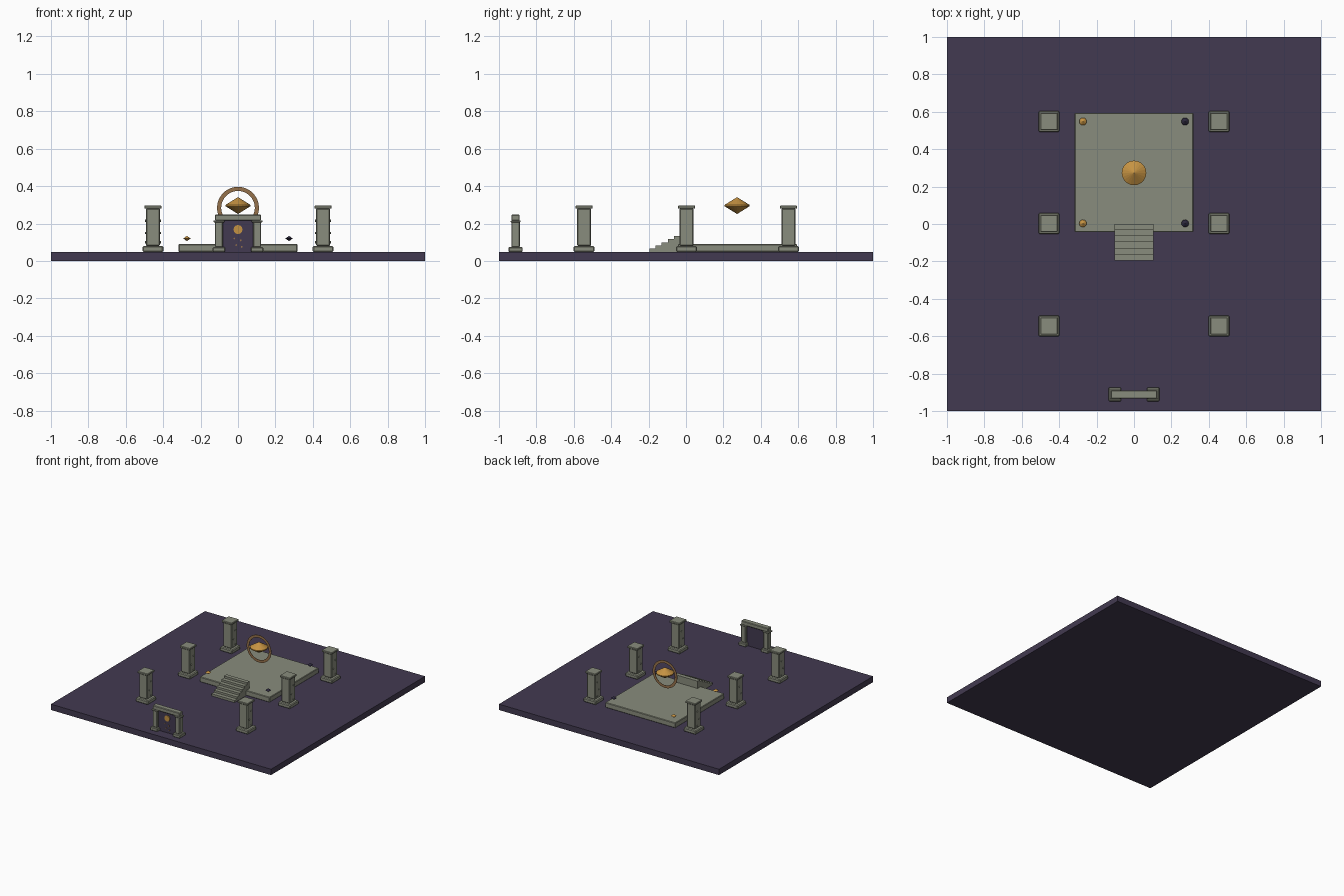
import bpy, bmesh, math
from mathutils import Matrix

if "Cube" in bpy.data.objects:
    bpy.data.objects.remove(bpy.data.objects["Cube"])


def mat(name, r, g, b):
    m = bpy.data.materials.new(name)
    m.diffuse_color = (r, g, b, 1)
    m.use_nodes = True
    m.node_tree.nodes["Principled BSDF"].inputs["Base Color"].default_value = m.diffuse_color
    return m


GROUND = mat("dark purple earth", 0.055, 0.042, 0.082)
STONE = mat("grey green stone", 0.25, 0.265, 0.205)
GOLD = mat("gold", 0.56, 0.29, 0.055)
BRONZE = mat("bronze", 0.30, 0.165, 0.07)
DARK = mat("dark crystal", 0.025, 0.021, 0.045)


def finish(bm, name, material):
    bmesh.ops.recalc_face_normals(bm, faces=bm.faces)
    me = bpy.data.meshes.new(name)
    bm.to_mesh(me)
    bm.free()
    me.materials.append(material)
    ob = bpy.data.objects.new(name, me)
    bpy.context.collection.objects.link(ob)
    return ob


def box(name, x0, x1, y0, y1, z0, z1, material=STONE, bevel=0.0):
    bm = bmesh.new()
    m = Matrix.Translation(((x0 + x1) / 2, (y0 + y1) / 2, (z0 + z1) / 2)) @ \
        Matrix.Diagonal((x1 - x0, y1 - y0, z1 - z0, 1))
    bmesh.ops.create_cube(bm, size=1, matrix=m)
    ob = finish(bm, name, material)
    if bevel:
        b = ob.modifiers.new("edge", 'BEVEL')
        b.width, b.segments = bevel, 1
    return ob


def block(name, x, y, wx, wy, z0, z1, bevel=0.003):
    return box(name, x - wx / 2, x + wx / 2, y - wy / 2, y + wy / 2, z0, z1, STONE, bevel)


def gem(name, x, y, z, r, h, sides, material, band=0.0):
    # double cone with an optional thin rim
    bm = bmesh.new()
    tips = [bm.verts.new((x, y, z + s * h)) for s in (1, -1)]
    rings = []
    for s in ((1, -1) if band else (0,)):
        rings.append([bm.verts.new((x + r * math.cos(a), y + r * math.sin(a), z + s * band))
                      for a in (2 * math.pi * i / sides for i in range(sides))])
    for i in range(sides):
        j = (i + 1) % sides
        bm.faces.new((rings[0][i], rings[0][j], tips[0]))
        bm.faces.new((rings[-1][j], rings[-1][i], tips[1]))
        if band:
            bm.faces.new((rings[0][i], rings[1][i], rings[1][j], rings[0][j]))
    return finish(bm, name, material)


def disc(name, x, y, z, r, depth, axis, material, sides=16):
    bm = bmesh.new()
    m = Matrix.Translation((x, y, z)) @ Matrix.Rotation(math.pi / 2, 4, axis)
    bmesh.ops.create_cone(bm, cap_ends=True, segments=sides, radius1=r, radius2=r,
                          depth=depth, matrix=m)
    return finish(bm, name, material)


TOP = 0.048

# ground slab and raised platform
box("ground", -1, 1, -1, 1, 0, TOP, GROUND)
box("platform", -0.318, 0.318, -0.043, 0.594, TOP, 0.09, STONE, 0.004)

# six stair steps climbing to the platform
for i in range(6):
    y = -0.195 + 0.0325 * i
    box("stair_step", -0.105, 0.105, y, y + 0.0325, TOP, 0.066 + 0.0168 * i)

# six pillars with base, shaft, cap and side studs
for x in (-0.455, 0.455):
    for y in (-0.545, 0.003, 0.548):
        block("pillar_base", x, y, 0.112, 0.112, TOP, 0.08, 0.006)
        block("pillar_shaft", x, y, 0.076, 0.076, 0.08, 0.282, 0.006)
        block("pillar_cap", x, y, 0.092, 0.092, 0.28, 0.296)
        for s in (-1, 1):
            for z, d in ((0.10, 0.012), (0.15, -0.012), (0.215, 0.01)):
                disc("pillar_stud", x + s * 0.039, y + d, z, 0.006, 0.008, 'Y', STONE, 8)

# gate at the front: posts, lintel, door
for s in (-1, 1):
    x = 0.102 * s
    block("gate_base", x, -0.911, 0.066, 0.075, TOP, 0.074, 0.004)
    block("gate_post", x, -0.911, 0.042, 0.046, 0.074, 0.21, 0.004)
    block("gate_cap", x, -0.911, 0.058, 0.052, 0.206, 0.217)
block("gate_lintel", 0, -0.911, 0.246, 0.044, 0.215, 0.248, 0.004)
box("door", -0.085, 0.085, -0.917, -0.905, TOP, 0.216, GROUND)

# gold seal and small dots on the door
disc("door_seal", 0, -0.919, 0.168, 0.024, 0.008, 'X', GOLD)
for x, z in ((-0.02, 0.12), (0.015, 0.11), (-0.01, 0.085), (0.02, 0.075)):
    disc("door_dot", x, -0.919, z, 0.005, 0.006, 'X', BRONZE, 8)

# floating central gem with flat upright ring
gem("central_gem", 0, 0.273, 0.296, 0.066, 0.045, 20, GOLD, 0.004)
bm = bmesh.new()
N = 40
loops = [[bm.verts.new((r * math.cos(2 * math.pi * i / N), 0.273 + d,
                        0.284 + r * math.sin(2 * math.pi * i / N))) for i in range(N)]
         for r, d in ((0.112, -0.001), (0.112, 0.001), (0.09, 0.001), (0.09, -0.001))]
for k in range(4):
    a, b = loops[k], loops[(k + 1) % 4]
    for i in range(N):
        j = (i + 1) % N
        bm.faces.new((a[i], a[j], b[j], b[i]))
finish(bm, "upright_ring", BRONZE)

# small gems over the platform corners: gold left, dark right
for x, m in ((-0.273, GOLD), (0.273, DARK)):
    for y in (0.003, 0.548):
        gem("corner_gem", x, y, 0.12, 0.02, 0.014, 12, m)
